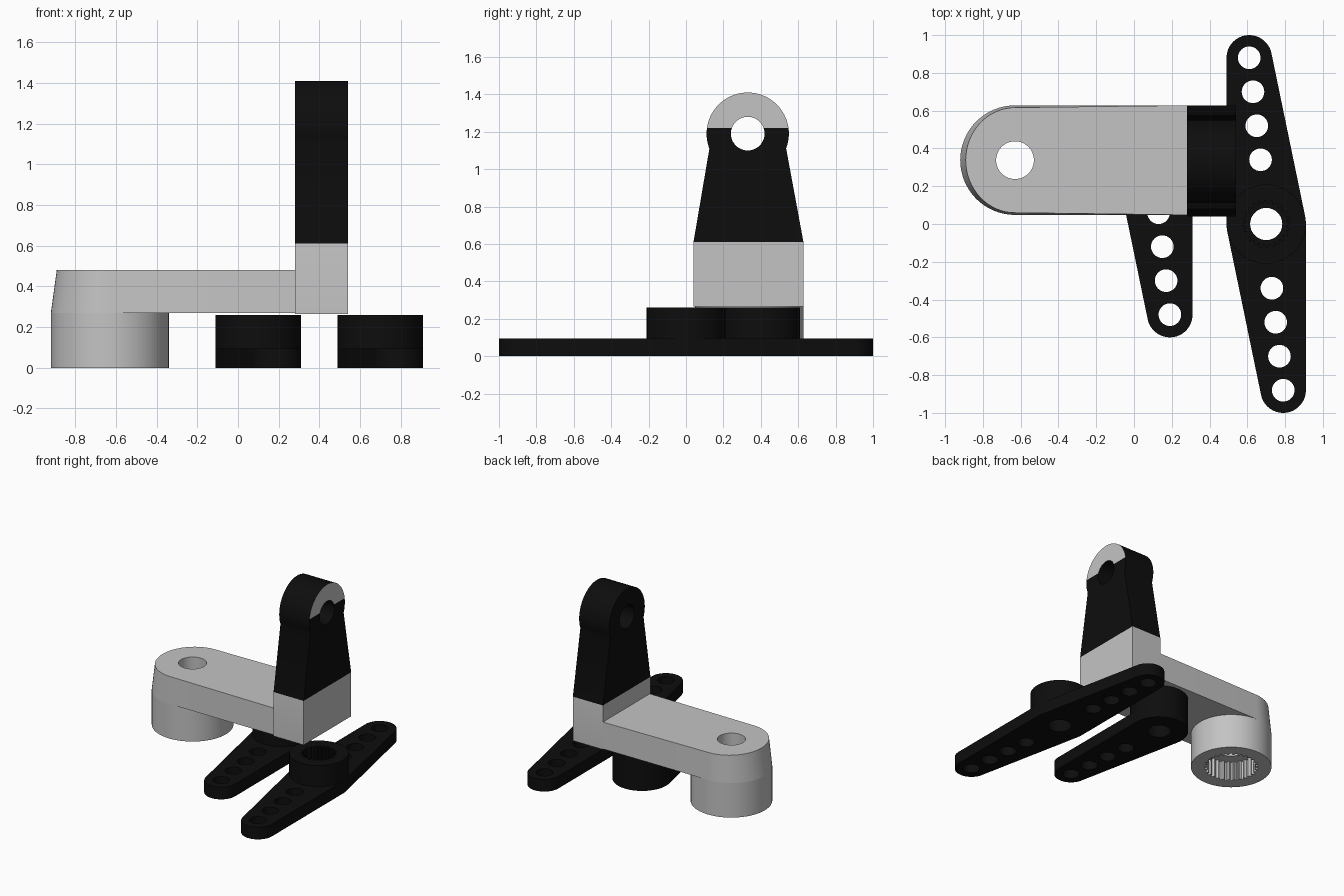
import bpy, bmesh
from math import cos, sin, pi, radians
from mathutils import Matrix
from mathutils.geometry import convex_hull_2d

if "Cube" in bpy.data.objects:
    bpy.data.objects.remove(bpy.data.objects["Cube"])


def material(name, value):
    m = bpy.data.materials.new(name)
    m.use_nodes = True
    colour = (value, value, value, 1)
    m.diffuse_color = colour
    m.node_tree.nodes["Principled BSDF"].inputs["Base Color"].default_value = colour
    return m


BLACK = material("black plastic", 0.004)
GREY = material("light grey plastic", 0.55)


def arc(x, y, r, start=0, end=2 * pi, n=64):
    return [(x + r * cos(start + (end - start) * i / n),
             y + r * sin(start + (end - start) * i / n)) for i in range(n)]


def spline_hole(x, y, r, teeth=24, depth=0.018):
    """Toothed circle for a splined socket."""
    pts = []
    for i in range(teeth * 4):
        rad = r if i % 4 < 2 else r - depth
        a = 2 * pi * i / (teeth * 4)
        pts.append((x + rad * cos(a), y + rad * sin(a)))
    return pts


def hull(points):
    return [points[i] for i in convex_hull_2d(points)]


def slab(name, loops, low, high, mats, along_x=False, edit=None):
    """Extrude an outline with holes (first loop outside) between two levels."""
    curve = bpy.data.curves.new(name, "CURVE")
    curve.dimensions = "2D"
    curve.fill_mode = "BOTH"
    curve.extrude = (high - low) / 2
    for loop in loops:
        s = curve.splines.new("POLY")
        s.points.add(len(loop) - 1)
        for p, (u, v) in zip(s.points, loop):
            p.co = (u, v, 0, 1)
        s.use_cyclic_u = True
    temp = bpy.data.objects.new(name + "_outline", curve)
    bpy.context.collection.objects.link(temp)
    bpy.context.view_layer.update()
    deps = bpy.context.evaluated_depsgraph_get()
    mesh = bpy.data.meshes.new_from_object(temp.evaluated_get(deps))
    bpy.data.objects.remove(temp)
    mesh.name = name
    mesh.transform(Matrix.Translation((0, 0, (low + high) / 2)))
    if along_x:
        mesh.transform(Matrix(((0, 0, 1, 0), (1, 0, 0, 0), (0, 1, 0, 0), (0, 0, 0, 1))))
    mesh.materials.clear()
    for m in mats:
        mesh.materials.append(m)
    bm = bmesh.new()
    bm.from_mesh(mesh)
    bmesh.ops.remove_doubles(bm, verts=bm.verts, dist=0.0005)
    bmesh.ops.recalc_face_normals(bm, faces=bm.faces)
    for f in bm.faces:
        f.material_index = 0
    if edit:
        edit(bm)
    bm.to_mesh(mesh)
    bm.free()
    obj = bpy.data.objects.new(name, mesh)
    bpy.context.collection.objects.link(obj)
    bpy.ops.object.select_all(action="DESELECT")
    obj.select_set(True)
    bpy.context.view_layer.objects.active = obj
    bpy.ops.object.shade_smooth_by_angle(angle=radians(30))
    return obj


# Horns: tapered plates with rows of holes and a splined hub
def horn(name, cx, cy, directions):
    outline = arc(cx, cy, 0.21)
    holes = [arc(cx, cy, 0.085)]
    for d in directions:
        outline += arc(cx - d * 0.09, cy + d * 0.88, 0.12)
        for i in range(4):
            dist = 0.34 + 0.18 * i
            holes.append(arc(cx - d * (0.03 + 0.02 * i), cy + d * dist, 0.06, n=32))
    slab(name + "_plate", [hull(outline)] + holes, 0, 0.095, [BLACK])
    slab(name + "_hub", [arc(cx, cy, 0.21), spline_hole(cx, cy, 0.125)],
         0.095, 0.26, [BLACK])


horn("double_horn", 0.70, 0.0, (1, -1))
horn("single_horn", 0.10, 0.40, (-1,))

# Bracket hub with splined socket below the arm
HX, HY, HR = -0.63, 0.338, 0.29
slab("bracket_socket", [arc(HX, HY, HR), spline_hole(HX, HY, 0.195, 30)], 0, 0.15, [GREY])
slab("bracket_hub", [arc(HX, HY, HR), arc(HX, HY, 0.1)], 0.15, 0.27, [GREY])


# Horizontal arm, its round end drawn in towards the top
def draft(bm):
    for v in bm.verts:
        if v.co.z > 0.4 and v.co.x < HX + 0.001 and abs(v.co.x - HX) + abs(v.co.y - HY) > 0.2:
            v.co.x = HX + (v.co.x - HX) * 0.9
            v.co.y = HY + (v.co.y - HY) * 0.96


arm = hull(arc(HX, HY, HR) + [(0.28, HY - HR), (0.28, HY + HR)])
slab("bracket_arm", [arm, arc(HX, HY, 0.1)], 0.27, 0.48, [GREY], edit=draft)


# Upright lug, grey at the base and on the outer face of the eye
def paint(bm):
    for z in (0.61, 1.22):
        bmesh.ops.bisect_plane(bm, geom=bm.verts[:] + bm.edges[:] + bm.faces[:],
                               plane_co=(0, 0, z), plane_no=(0, 0, 1), dist=0.0001)
    for f in bm.faces:
        z = f.calc_center_median().z
        if z < 0.61 or (z > 1.22 and f.normal.x > 0.9):
            f.material_index = 1


LY, LZ = 0.33, 1.19
lug = [(0.04, 0.61), (0.04, 0.265), (0.628, 0.265), (0.628, 0.61)]
lug += arc(LY, LZ, 0.22, radians(-21), radians(201)) + [(0.125, 1.11)]
slab("upright_lug", [lug, arc(LY, LZ, 0.09)], 0.28, 0.54, [BLACK, GREY],
     along_x=True, edit=paint)
